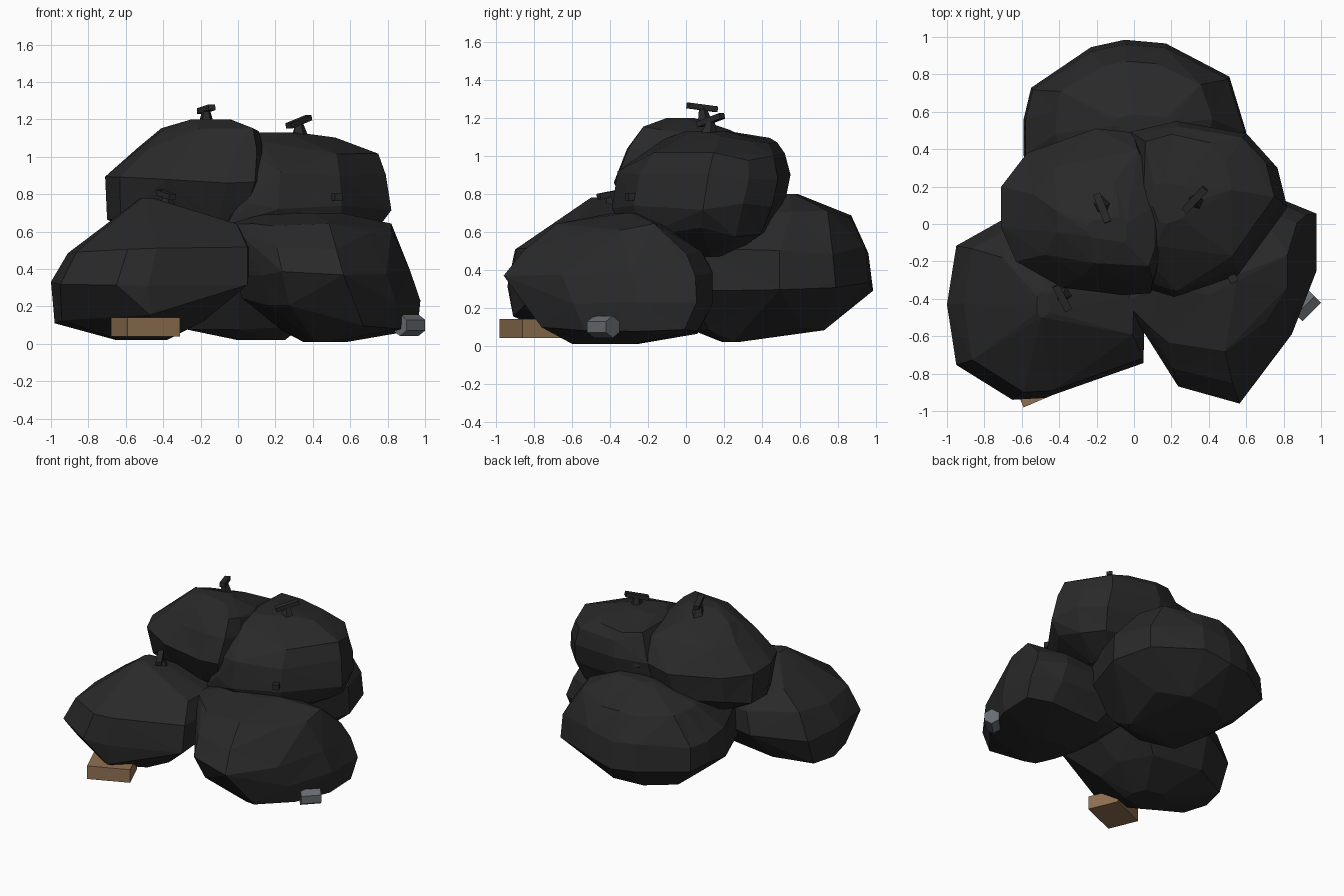
import bpy
import bmesh
import random
from math import radians
from mathutils import Matrix, Vector

random.seed(4)
if "Cube" in bpy.data.objects:
    bpy.data.objects.remove(bpy.data.objects["Cube"], do_unlink=True)


def material(name, rgb):
    mat = bpy.data.materials.new(name)
    mat.use_nodes = True
    mat.diffuse_color = (*rgb, 1)
    shader = mat.node_tree.nodes["Principled BSDF"]
    shader.inputs["Base Color"].default_value = (*rgb, 1)
    shader.inputs["Roughness"].default_value = 0.8
    return mat


black = material("black plastic", (0.022, 0.022, 0.022))
brown = material("brown cardboard", (0.28, 0.165, 0.085))
grey = material("grey metal", (0.138, 0.152, 0.168))


def add_object(name, bm, mat, matrix=None):
    if matrix is not None:
        bm.transform(matrix)
    bmesh.ops.recalc_face_normals(bm, faces=bm.faces)
    mesh = bpy.data.meshes.new(name)
    bm.to_mesh(mesh)
    bm.free()
    mesh.materials.append(mat)
    obj = bpy.data.objects.new(name, mesh)
    bpy.context.collection.objects.link(obj)
    return obj


def bag(name, outline, rings, bulges=()):
    """Faceted sack: a plan outline fitted to a box (x0, x1, y0, y1) at each height."""
    xs, ys = zip(*outline)
    u = [(x - min(xs)) / (max(xs) - min(xs)) for x in xs]
    v = [(y - min(ys)) / (max(ys) - min(ys)) for y in ys]
    bm = bmesh.new()
    for point in bulges:
        bm.verts.new(point)
    for z, x0, x1, y0, y1 in rings:
        last = z in (rings[0][0], rings[-1][0])
        for s, t in zip(u, v):
            lift = 0 if last else random.uniform(-0.025, 0.025)
            bm.verts.new((x0 + s * (x1 - x0), y0 + t * (y1 - y0), z + lift))
    hull = bmesh.ops.convex_hull(bm, input=bm.verts)
    inside = {e for e in hull["geom_interior"] + hull["geom_unused"]
              if isinstance(e, bmesh.types.BMVert)}
    bmesh.ops.delete(bm, geom=list(inside), context="VERTS")
    bmesh.ops.dissolve_limit(bm, angle_limit=radians(7), verts=bm.verts, edges=bm.edges)
    bmesh.ops.triangulate(bm, faces=bm.faces)
    return add_object(name, bm, black)


def box(name, size, mat, matrix):
    bm = bmesh.new()
    bmesh.ops.create_cube(bm, size=1)
    bm.transform(Matrix.Diagonal((*size, 1)))
    return add_object(name, bm, mat, matrix)


def knot(name, base, start, end):
    """Gathered neck of a sack with a flat tied strip across it."""
    base, start, end = Vector(base), Vector(start), Vector(end)
    middle, along = (start + end) / 2, end - start
    neck = middle - base
    bm = bmesh.new()
    bmesh.ops.create_cone(bm, cap_ends=True, segments=5, radius1=0.05,
                          radius2=0.02, depth=neck.length)
    turn = neck.to_track_quat("Z", "Y").to_matrix().to_4x4()
    add_object(name + "_neck", bm, black, Matrix.Translation((base + middle) / 2) @ turn)
    turn = along.to_track_quat("X", "Z").to_matrix().to_4x4()
    box(name + "_strip", (along.length, 0.04, 0.03), black,
        Matrix.Translation(middle) @ turn)


# Three sacks on the ground
bag("front_right_bag",
    [(-.95, -.1), (-1, -.42), (-.95, -.75), (-.65, -.94), (-.48, -.93),
     (.05, -.74), (.06, -.4), (-.1, 0), (-.6, .1)],
    [(.02, -.65, -.38, -.6, -.35), (.13, -.98, -.17, -.7, -.08),
     (.33, -1, .06, -.94, .08), (.5, -.91, .06, -.9, .05),
     (.62, -.74, 0, -.72, -.05), (.78, -.52, -.45, -.5, -.36)],
    bulges=[(-.47, -.91, .155)])
bag("front_left_bag",
    [(-.05, -.45), (.1, -.7), (.22, -.87), (.58, -.96), (.83, -.66),
     (.97, -.3), (.97, .03), (.75, .12), (.2, .12), (0, -.1)],
    [(.01, .35, .58, -.6, -.25), (.08, .2, .96, -.76, .06),
     (.23, .02, .975, -.87, .14), (.38, -.01, .92, -.96, .14),
     (.5, -.03, .87, -.85, .08), (.62, -.05, .82, -.68, -.12),
     (.7, .15, .55, -.38, -.26)])
bag("back_bag",
    [(-.59, .35), (-.59, .55), (-.55, .72), (-.23, .94), (-.05, .98),
     (.17, .96), (.51, .78), (.6, .48), (.45, 0), (0, -.1), (-.45, 0)],
    [(.02, 0, .25, .19, .3), (.1, -.36, .37, .05, .74),
     (.31, -.59, .6, -.08, .985), (.5, -.58, .59, -.05, .96),
     (.69, -.42, .42, .2, .87), (.8, -.1, .2, .48, .59)])

# Two sacks piled on top
bag("top_right_bag",
    [(-.71, .2), (-.71, -.02), (-.63, -.2), (-.38, -.34), (-.05, -.38),
     (.1, -.37), (.15, -.2), (.15, .25), (0, .49), (-.2, .51), (-.57, .38)],
    [(.55, -.5, 0, -.15, .3), (.68, -.7, .07, -.28, .47),
     (.88, -.71, .14, -.38, .51), (1.03, -.54, .14, -.31, .41),
     (1.13, -.41, .11, -.23, .23), (1.2, -.25, -.04, -.1, .04)])
bag("top_left_bag",
    [(0, .49), (.25, .55), (.63, .48), (.77, .32), (.82, .1),
     (.57, -.28), (.25, -.4), (.1, -.35), (-.02, 0)],
    [(.47, .2, .5, 0, .25), (.6, 0, .75, -.33, .45),
     (.73, -.07, .82, -.39, .52), (.9, -.04, .79, -.36, .55),
     (1, 0, .75, -.27, .52), (1.08, .05, .52, -.15, .48),
     (1.13, .1, .32, 0, .22)],
    bulges=[(-.06, -.3, .63)])

# Tied necks of the sacks; the lower ones are half buried in the pile
knot("top_right_knot", (-.17, .1, 1.15), (-.2, .16, 1.245), (-.14, .01, 1.265))
knot("top_left_knot", (.33, .12, 1.1), (.27, .07, 1.165), (.38, .19, 1.21))
knot("front_right_knot", (-.38, -.38, .73), (-.42, -.33, .81), (-.35, -.46, .785))
knot("back_knot", (.06, .42, .76), (.08, .38, .86), (.06, .51, .87))
box("front_left_knot_strip", (.045, .06, .04), black,
    Matrix.Translation((.525, -.285, .785)) @ Matrix.Rotation(radians(25), 4, "Z"))

# Rubbish under the pile: a flat carton and a six-sided can
box("carton", (.305, .23, .1), brown,
    Matrix.Translation((-.495, -.815, .09)) @ Matrix.Rotation(radians(23), 4, "Z"))
bm = bmesh.new()
bmesh.ops.create_cone(bm, cap_ends=True, segments=6, radius1=.058, radius2=.058, depth=.14)
bm.transform(Matrix.Rotation(radians(30), 4, "Z"))
add_object("can", bm, grey, Matrix.Translation((.915, -.435, .1))
           @ Matrix.Rotation(radians(45), 4, "Z") @ Matrix.Rotation(radians(90), 4, "Y"))
